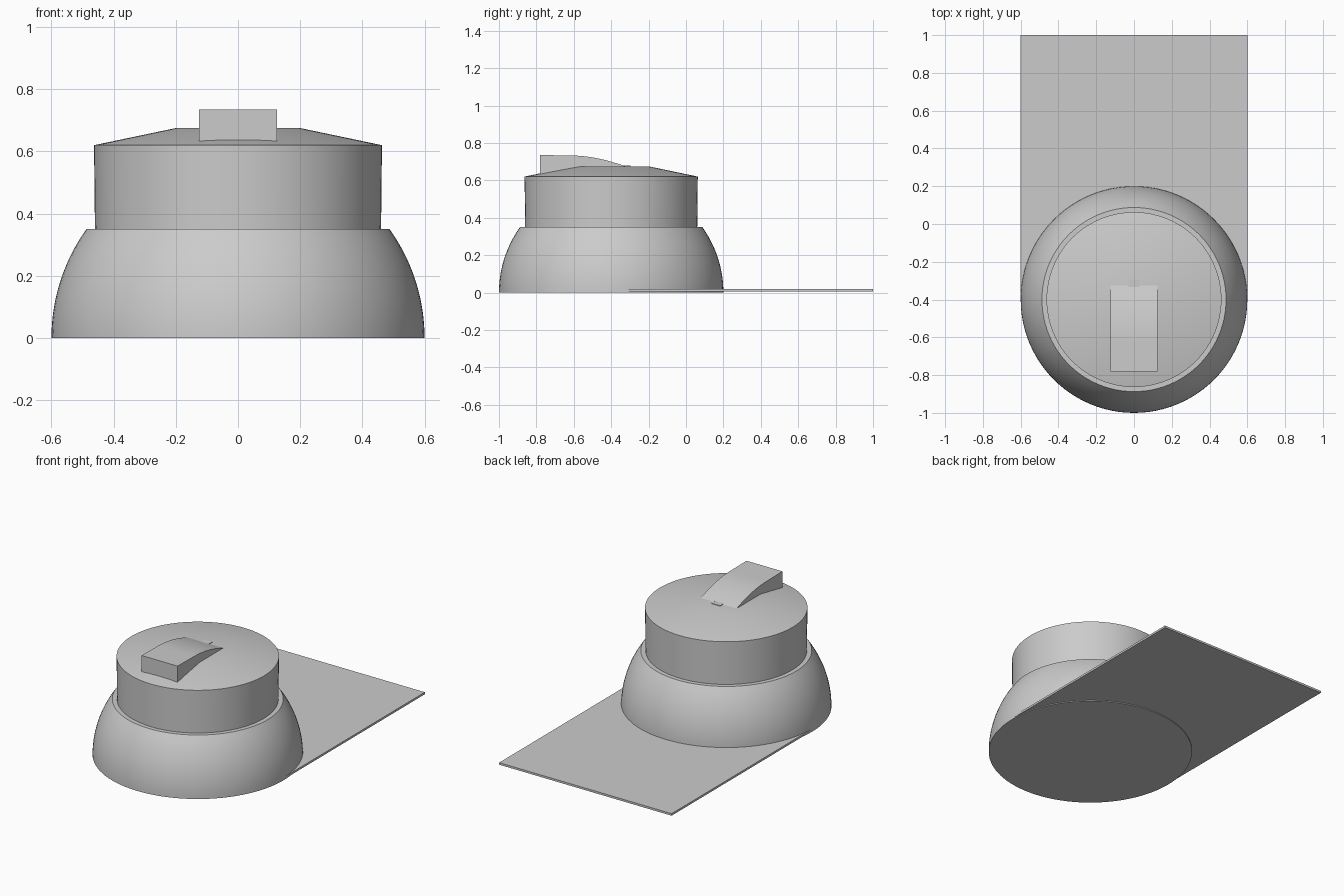
import bpy, bmesh, math

if "Cube" in bpy.data.objects:
    bpy.data.objects.remove(bpy.data.objects["Cube"])

CY = -0.4      # y of the round body's axis
SEG = 96


def finish(name, bm, angle=30):
    bmesh.ops.recalc_face_normals(bm, faces=bm.faces)
    mesh = bpy.data.meshes.new(name)
    bm.to_mesh(mesh)
    bm.free()
    ob = bpy.data.objects.new(name, mesh)
    bpy.context.collection.objects.link(ob)
    bpy.ops.object.select_all(action='DESELECT')
    ob.select_set(True)
    bpy.context.view_layer.objects.active = ob
    bpy.ops.object.shade_smooth_by_angle(angle=math.radians(angle))
    return ob


def lathe(name, profile, angle=30):
    """Spin (radius, z) points around the body axis, closing both ends."""
    bm = bmesh.new()
    rings = []
    for r, z in profile:
        rings.append([bm.verts.new((r * math.cos(t), CY + r * math.sin(t), z))
                      for t in (2 * math.pi * i / SEG for i in range(SEG))])
    for a, b in zip(rings, rings[1:]):
        for i in range(SEG):
            j = (i + 1) % SEG
            bm.faces.new((a[i], a[j], b[j], b[i]))
    bm.faces.new(rings[0])
    bm.faces.new(rings[-1])
    return finish(name, bm, angle)


def prism(name, outline, half_width):
    """Extrude a (y, z) outline symmetrically along x."""
    bm = bmesh.new()
    left = [bm.verts.new((-half_width, y, z)) for y, z in outline]
    right = [bm.verts.new((half_width, y, z)) for y, z in outline]
    bm.faces.new(left)
    bm.faces.new(right)
    for i in range(len(outline)):
        j = (i + 1) % len(outline)
        bm.faces.new((left[i], left[j], right[j], right[i]))
    return finish(name, bm)


def box_outline(y0, y1, z0, z1):
    return [(y0, z0), (y1, z0), (y1, z1), (y0, z1)]


# Lower dome: a slice of a sphere with a flat top
dome = [(math.sqrt(0.36 - z * z), z) for z in (0.35 * i / 14 for i in range(15))]
lathe("base_dome", dome)

# Upper drum with shallow conical cap and flat centre
lathe("drum", [(0.46, 0.34), (0.463, 0.62), (0.2, 0.675)])

# Thin plate running out behind the dome
prism("rear_plate", box_outline(CY, 1.0, 0.005, 0.018), 0.6)

# Lever: flat at the front, curving down to the middle of the cap
tail = [(-0.62 + 0.3 * t, 0.733 - 0.06 * t ** 1.9) for t in (i / 12 for i in range(13))]
prism("lever", [(-0.32, 0.65), (-0.6, 0.65), (-0.78, 0.625), (-0.78, 0.735)] + tail, 0.125)

# Small hinge tongue at the lever's tail
prism("hinge_tongue", box_outline(-0.34, -0.297, 0.66, 0.678), 0.03)
